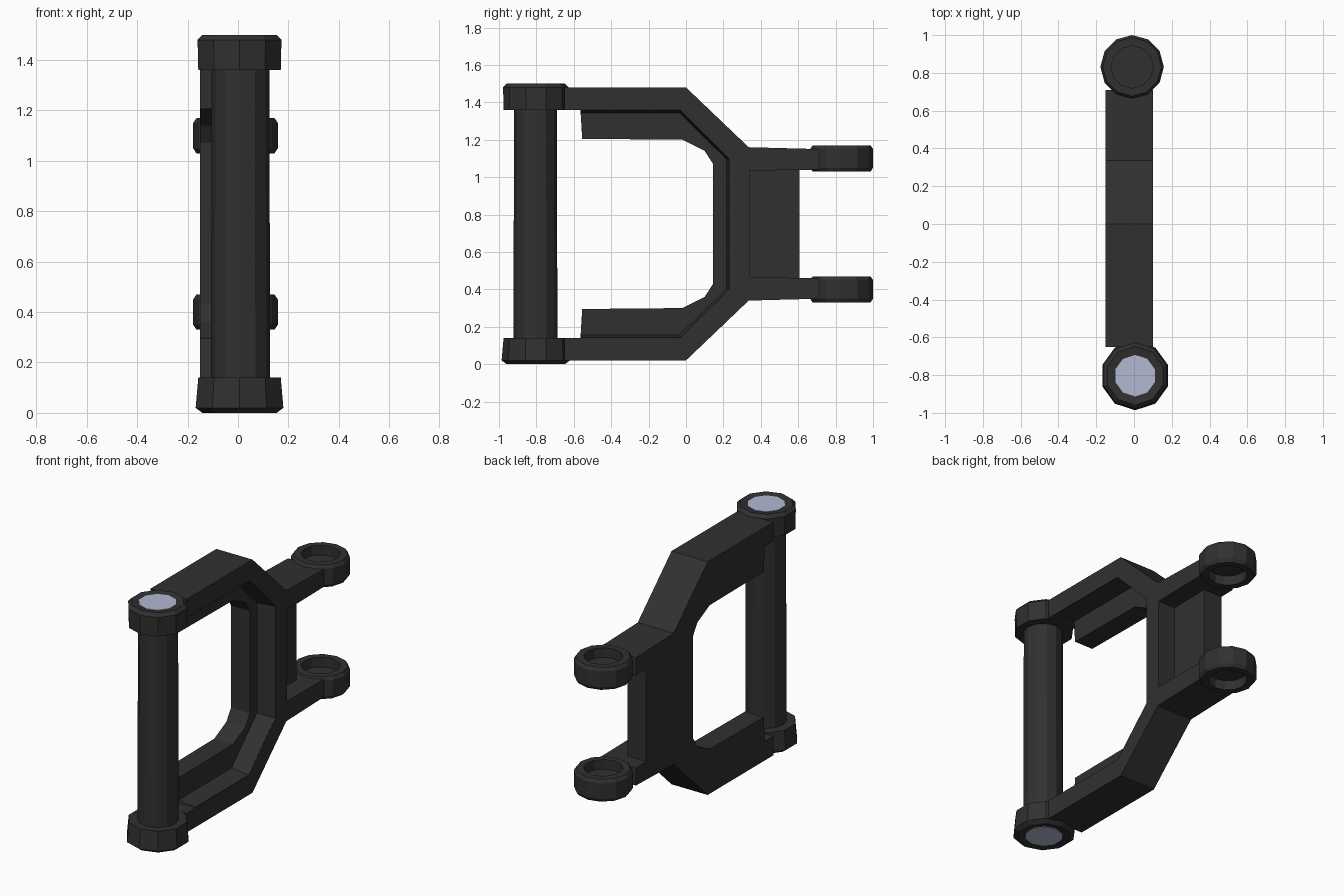
import bpy, bmesh
from math import cos, sin, pi

if "Cube" in bpy.data.objects:
    bpy.data.objects.remove(bpy.data.objects["Cube"])

MID = 0.75  # the bracket mirrors about this height


def material(name, colour):
    m = bpy.data.materials.new(name)
    m.diffuse_color = colour
    m.use_nodes = True
    m.node_tree.nodes["Principled BSDF"].inputs["Base Color"].default_value = m.diffuse_color
    return m


dark = material("dark_metal", (0.03, 0.03, 0.03, 1))
pale = material("pale_metal", (0.45, 0.48, 0.65, 1))


def finish(name, bm, mat=dark):
    bmesh.ops.recalc_face_normals(bm, faces=bm.faces)
    me = bpy.data.meshes.new(name)
    bm.to_mesh(me)
    bm.free()
    me.materials.append(mat)
    ob = bpy.data.objects.new(name, me)
    bpy.context.collection.objects.link(ob)
    return ob


def mirrored(half):
    """Upper half of a (y, z) outline, continued by its reflection below."""
    return half + [(y, 2 * MID - z) for y, z in reversed(half)]


def band(out, inn):
    """C-shaped outline between two mirrored half paths."""
    return mirrored(out) + mirrored(inn)[::-1]


def slab(name, outline, x0, x1, end=None):
    """Loft a (y, z) outline along x, optionally to a drafted end outline."""
    bm = bmesh.new()
    a = [bm.verts.new((x0, y, z)) for y, z in outline]
    b = [bm.verts.new((x1, y, z)) for y, z in end or outline]
    bm.faces.new(a)
    bm.faces.new(b)
    for i in range(len(a)):
        k = (i + 1) % len(a)
        bm.faces.new((a[i], a[k], b[k], b[i]))
    return finish(name, bm)


def lathe(name, cx, cy, sides, section, turn=0.0, solid=False, mat=dark):
    """Revolve a (radius, z) section: a closed ring, or a capped solid."""
    bm = bmesh.new()
    loops = []
    for i in range(sides):
        a = 2 * pi * i / sides + turn
        loops.append([bm.verts.new((cx + r * cos(a), cy + r * sin(a), z))
                      for r, z in section])
    n = len(section)
    for i in range(sides):
        p, q = loops[i], loops[(i + 1) % sides]
        for j in range(n - 1 if solid else n):
            k = (j + 1) % n
            bm.faces.new((p[j], q[j], q[k], p[k]))
    if solid:
        bm.faces.new([l[0] for l in loops])
        bm.faces.new([l[-1] for l in loops])
    return finish(name, bm, mat)


# main fork frame: front arms, diagonals, column and rear arms
outer = [(-0.65, 1.48), (0.0, 1.48), (0.335, 1.16), (0.71, 1.15),
         (0.71, 1.04), (0.34, 1.035)]
inner = [(-0.65, 1.36), (-0.03, 1.36), (0.23, 1.10)]
slab("fork_frame", band(outer, inner), -0.15, 0.10)

# inner flange, set back from the right side
flange_out = [(-0.565, 1.37), (-0.025, 1.37), (0.24, 1.105)]
flange_in = [(-0.555, 1.205), (-0.02, 1.20), (0.10, 1.14), (0.145, 1.07)]
slab("inner_flange", band(flange_out, flange_in), -0.15, -0.02)

# drafted wall between the flange and the frame's right face
slab("draft_wall",
     band(flange_out, [(-0.56, 1.342), (-0.035, 1.342), (0.215, 1.095)]),
     -0.03, 0.095,
     band(flange_out, [(-0.56, 1.358), (-0.031, 1.358), (0.229, 1.10)]))

# web plate between the rear arms, flush with the left side
slab("web_plate", mirrored([(0.33, 1.045), (0.608, 1.045)]), -0.15, -0.02)

# front pivot tube with pale end caps
lathe("pivot_tube", 0.01, -0.805, 12, [(0.118, 0.01), (0.114, 1.485)],
      solid=True)

for side, s in (("upper", 1), ("lower", -1)):
    # collars round the tube ends
    wide = 0.175 if s > 0 else 0.183
    sec = [(0.105, MID + s * 0.742), (0.155, MID + s * 0.75),
           (wide, MID + s * 0.73), (0.172, MID + s * 0.61),
           (0.105, MID + s * 0.61)]
    lathe(side + "_collar", 0.006, -0.803, 10, sec, pi / 10)
    lathe(side + "_tube_cap", 0.006, -0.803, 10,
          [(0.11, MID + s * 0.72), (0.11, MID + s * 0.746)], pi / 10,
          solid=True, mat=pale)

    # rear lugs with sockets
    zc = MID + s * 0.35
    sec = [(0.112, zc - 0.07), (0.155, zc - 0.07), (0.168, zc - 0.05),
           (0.168, zc + 0.05), (0.155, zc + 0.07), (0.112, zc + 0.07)]
    lathe(side + "_lug", -0.01, 0.832, 12, sec, pi / 2)
    lathe(side + "_socket_floor", -0.01, 0.832, 12,
          [(0.114, zc - 0.01), (0.114, zc + 0.01)], pi / 2, solid=True)
